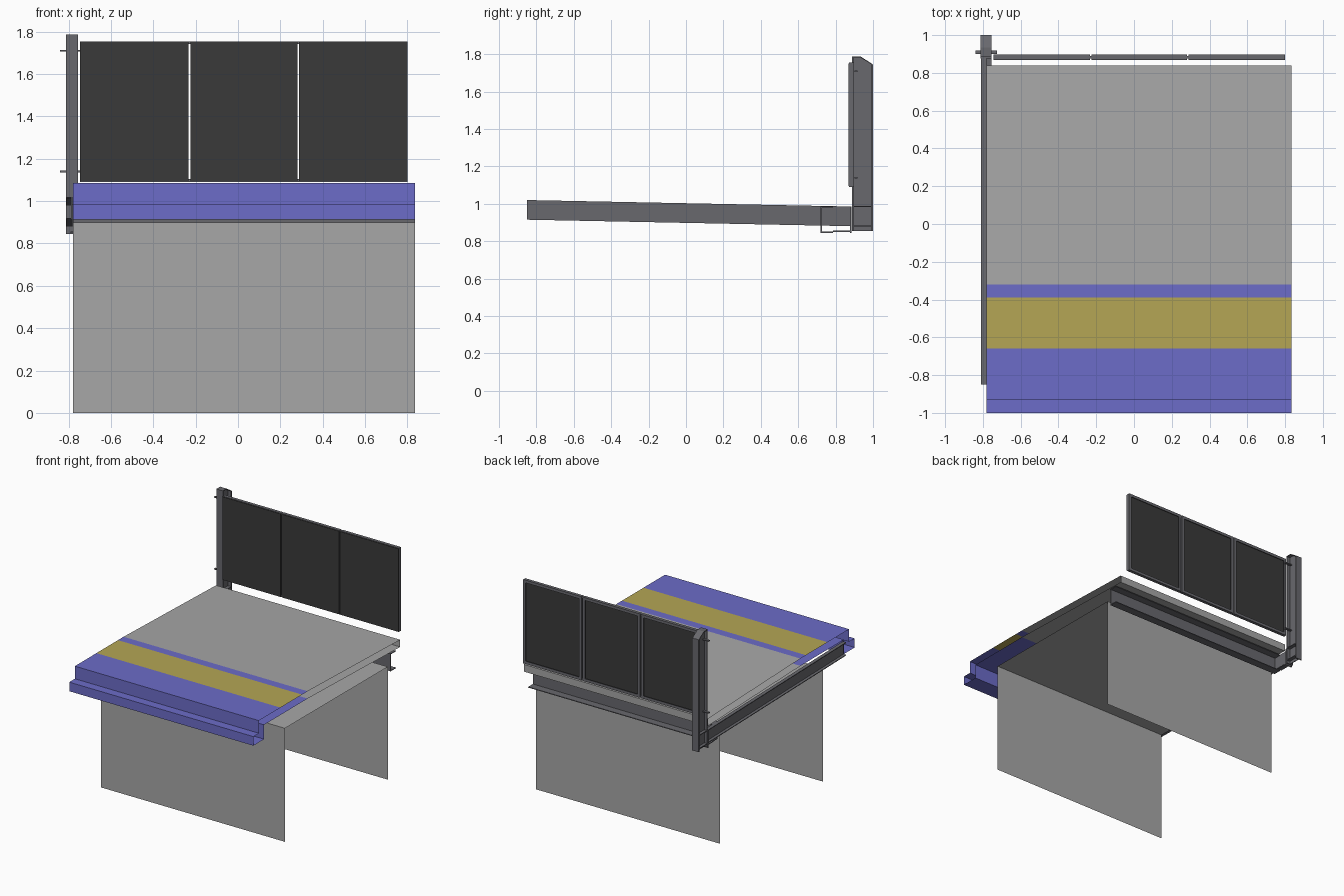
import bpy, bmesh
from mathutils import Vector

if "Cube" in bpy.data.objects:
    bpy.data.objects.remove(bpy.data.objects["Cube"])

def mat(name, c):
    m = bpy.data.materials.new(name)
    m.diffuse_color = (*c, 1)
    m.use_nodes = True
    m.node_tree.nodes["Principled BSDF"].inputs["Base Color"].default_value = m.diffuse_color
    return m

CONCRETE = mat("concrete grey", (0.39, 0.39, 0.39))
BLUE = mat("edge blue", (0.15, 0.15, 0.58))
YELLOW = mat("warning yellow", (0.46, 0.38, 0.09))
STEEL = mat("steel grey", (0.14, 0.14, 0.155))
MESH = mat("infill charcoal", (0.042, 0.042, 0.042))

X0, X1 = -0.78, 0.835

def finish(name, bm, mats):
    me = bpy.data.meshes.new(name)
    bm.to_mesh(me)
    bm.free()
    for m in mats:
        me.materials.append(m)
    ob = bpy.data.objects.new(name, me)
    bpy.context.collection.objects.link(ob)
    return ob

def sheet(name, profile, mats, idx=None, x0=X0, x1=X1):
    """Open (y, z) profile swept along x, with one material index per segment."""
    bm = bmesh.new()
    rows = [(bm.verts.new((x0, y, z)), bm.verts.new((x1, y, z))) for y, z in profile]
    for i in range(len(rows) - 1):
        (a, b), (c, d) = rows[i], rows[i + 1]
        f = bm.faces.new((a, b, d, c))
        f.material_index = idx[i] if idx else 0
    return finish(name, bm, mats)

def boxes(name, blocks, m, shear=0.0, shear_y=0.0):
    """Several boxes (x0,x1,y0,y1,z0,z1) in one object; shear tilts z along y."""
    bm = bmesh.new()
    for xa, xb, ya, yb, za, zb in blocks:
        vs = bmesh.ops.create_cube(bm, size=1)["verts"]
        for v in vs:
            v.co = Vector((xa + (v.co.x + .5) * (xb - xa),
                           ya + (v.co.y + .5) * (yb - ya),
                           za + (v.co.z + .5) * (zb - za)))
            v.co.z += shear * (v.co.y - shear_y)
    return finish(name, bm, [m])

# Support: two walls joined by a flat top, open at the ends
sheet("support_walls", [(-.605, 0), (-.605, .9), (.685, .895), (.685, 0)], [CONCRETE])

# Platform slab: thin hollow deck with stepped nosing and painted stripes
slab = [(.84, .993), (.84, 1.05), (-.32, 1.085), (-.39, 1.085), (-.66, 1.085),
        (-.93, 1.085), (-.93, .985), (-1, .985), (-1, .913), (-.865, .913),
        (-.865, 1.027), (-.32, 1.027), (.84, .993)]
sheet("platform_slab", slab, [CONCRETE, BLUE, YELLOW],
      [0, 0, 1, 2, 1, 1, 1, 1, 1, 1, 1, 0])

# Rear channel beam, open to the back
T = .006
boxes("rear_beam", [
    (X0, X1, .72, .72 + T, .845, .985),
    (X0, X1, .72 + T, .785, .845, .845 + T),
    (X0, X1, .72 + T, .785, .985 - T, .985)], STEEL)

# Side channel beam, sloping gently to the back
boxes("side_beam", [
    (-.788, -.782, -.85, .88, .915, 1.02),
    (-.81, -.788, -.85, .88, .915, .915 + T),
    (-.81, -.788, -.85, .88, 1.02 - T, 1.02)], STEEL, -.02, -.85)

# H-section post: flanges front and back, web with a slanted top
PX0, PX1 = -.812, -.755
boxes("post_flanges", [
    (PX0, PX1, .888, .896, .855, 1.787),
    (PX0, PX1, .992, 1.0, .855, 1.745)], STEEL)
web = sheet("post_web", [], [STEEL])
bm = bmesh.new()
bm.faces.new([bm.verts.new((-.786, y, z)) for y, z in
              [(.896, .855), (.992, .855), (.992, 1.747), (.935, 1.787), (.896, 1.787)]])
bm.to_mesh(web.data)
bm.free()
sol = web.modifiers.new("thickness", "SOLIDIFY")
sol.thickness = .006
sol.offset = 0
# slanted cap over the post
boxes("post_cap", [(PX0, PX1, .896, .935, 1.781, 1.787)], STEEL)
boxes("post_cap_slope", [(PX0, PX1, .935, .998, 1.781, 1.787)], STEEL, -.65, .935)

# End plate, stiffeners and bracket where beams meet the post
boxes("post_bracket", [
    (PX0, PX1, .876, .886, .845, .985),
    (PX0, PX1, .896, .992, .982, .988),
    (PX0, PX1, .896, .992, .878, .884),
    (-.79, -.755, .785, .876, .85, .856)], STEEL)

# Hinge pins linking post and fence
boxes("fence_pins", [(-.84, -.725, .9, .918, z - .004, z + .004)
                     for z in (1.14, 1.71)], STEEL)

# Fence: three framed infill panels with narrow gaps
Z0, Z1, YF, YB, W = 1.09, 1.755, .868, .897, .022
spans = [(-.745, -.234), (-.225, .28), (.289, .8)]
for i, (a, b) in enumerate(spans, 1):
    boxes(f"fence_infill_{i}", [(a, b, YF, YF + .004, Z0 + .004, Z1 - .004)], MESH)
    boxes(f"fence_frame_{i}", [
        (a, a + .006, YF + .004, YB, Z0, Z1),
        (b - .006, b, YF + .004, YB, Z0, Z1),
        (a, b, YF + .004, YB, Z0, Z0 + .006),
        (a, b, YF + .004, YB, Z1 - .006, Z1),
        (a, a + W, YB - .005, YB, Z0, Z1),
        (b - W, b, YB - .005, YB, Z0, Z1),
        (a + W, b - W, YB - .005, YB, Z0, Z0 + W),
        (a + W, b - W, YB - .005, YB, Z1 - W, Z1)], STEEL)
# small connectors bridging the gaps
boxes("fence_connectors", [(x - .006, x + .006, .876, .89, z, z + .014)
                           for x in (-.2295, .2845) for z in (Z0, Z1 - .014)], STEEL)
